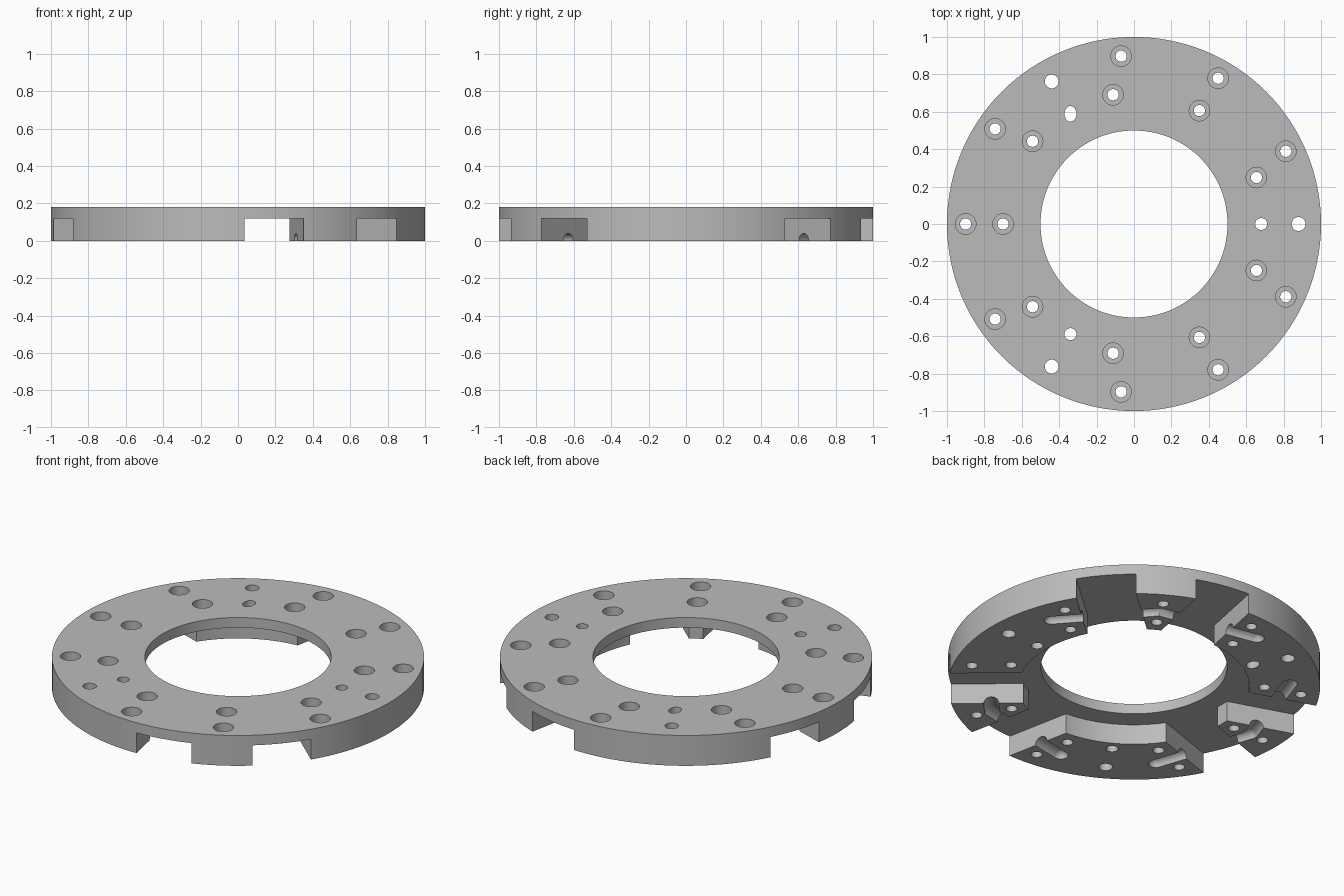
import bpy, bmesh
from math import sin, cos, tan, pi, radians
from mathutils import Matrix, Vector

cube = bpy.data.objects.get("Cube")
if cube:
    bpy.data.objects.remove(cube, do_unlink=True)

HEIGHT, DECK = 0.18, 0.12          # full height, underside of the thin plate
CHANNEL_ANGLE, CHANNEL_HALF = radians(41.25), 0.162
GROOVE_R, GROOVE_REACH = 0.04, 0.77
SECTORS = [radians(a) for a in (0, 120, 240)]


def lathe(bm, profile, matrix=Matrix(), seg=32):
    """Closed solid of revolution about z; profile points are (radius, z)."""
    rings = []
    for r, z in profile:
        if r < 1e-6:
            rings.append([bm.verts.new(matrix @ Vector((0, 0, z)))])
        else:
            rings.append([bm.verts.new(matrix @ Vector((r * cos(2 * pi * i / seg), r * sin(2 * pi * i / seg), z)))
                          for i in range(seg)])
    for a, b in zip(rings, rings[1:]):
        for i in range(seg):
            j = (i + 1) % seg
            if len(a) == 1:
                bm.faces.new((a[0], b[j], b[i]))
            elif len(b) == 1:
                bm.faces.new((a[i], a[j], b[0]))
            else:
                bm.faces.new((a[i], a[j], b[j], b[i]))
    for ring in (rings[0], rings[-1]):
        if len(ring) > 1:
            bm.faces.new(ring)


def finish(bm, name):
    bmesh.ops.recalc_face_normals(bm, faces=bm.faces)
    mesh = bpy.data.meshes.new(name)
    bm.to_mesh(mesh)
    bm.free()
    ob = bpy.data.objects.new(name, mesh)
    bpy.context.collection.objects.link(ob)
    return ob


def cut(body, bm):
    """Subtract the solids in bm from the body and discard the cutter."""
    cutter = finish(bm, "cutter")
    cutter.hide_render = True
    mod = body.modifiers.new("cut", "BOOLEAN")
    mod.operation, mod.solver, mod.object = "DIFFERENCE", "EXACT", cutter
    bpy.context.view_layer.objects.active = body
    bpy.ops.object.modifier_apply(modifier=mod.name)
    bpy.data.objects.remove(cutter, do_unlink=True)


def polar(r, a):
    return Vector((r * cos(a), r * sin(a), 0))


# Solid disc
bm = bmesh.new()
lathe(bm, [(1, 0), (1, HEIGHT)], seg=128)
body = finish(bm, "mounting_ring")

# Centre bore, wider below the plate
bm = bmesh.new()
lathe(bm, [(0.62, -0.1), (0.62, DECK), (0.5, DECK), (0.5, HEIGHT + 0.1)], seg=128)
cut(body, bm)

# Six radial channels that separate three wide pads and three wedge pads
for s in SECTORS:
    for side in (1, -1):
        bm = bmesh.new()
        turn = Matrix.Rotation(s + side * CHANNEL_ANGLE, 4, "Z")
        place = Matrix.Translation((0.85, 0, DECK / 2 - 0.1))
        size = Matrix.Diagonal((0.86, 2 * CHANNEL_HALF, DECK + 0.2, 1))
        bmesh.ops.create_cube(bm, size=1, matrix=turn @ place @ size)
        cut(body, bm)

# Round grooves under the pads, crossing each channel; ball end in the wide pad
arc = [(GROOVE_R * sin(k * pi / 16), -GROOVE_R * cos(k * pi / 16)) for k in range(9)]
joint = GROOVE_REACH * tan(radians(60) - CHANNEL_ANGLE)
length = joint + 0.33
ball = [(r, length - z) for r, z in reversed(arc)]
for side, profile in ((1, arc + ball), (-1, arc + [(GROOVE_R * 0.995, length)])):
    bm = bmesh.new()
    for s in SECTORS:
        turn = Matrix.Rotation(s + side * CHANNEL_ANGLE, 4, "Z")
        start = Matrix.Translation((GROOVE_REACH, -side * 0.33, 0))
        lay = Matrix.Rotation(-side * pi / 2, 4, "X")
        lathe(bm, profile, turn @ start @ lay)
    cut(body, bm)

# Counterbored screw holes and plain pin holes
bm = bmesh.new()
screw = [(0.03, -0.1), (0.03, 0.08), (0.055, 0.08), (0.055, HEIGHT + 0.1)]
for s in SECTORS:
    for r, a in ((0.9, 25.6), (0.9, -25.6), (0.7, 20.8), (0.7, -20.8), (0.9, 60), (0.7, 60)):
        lathe(bm, screw, Matrix.Translation(polar(r, s + radians(a))))
    lathe(bm, [(0.037, -0.1), (0.037, 0.3)], Matrix.Translation(polar(0.88, s)))
    # One pin hole is a short slot
    stretch = 1.3 if s == SECTORS[1] else 1
    lathe(bm, [(0.032, -0.1), (0.032, 0.3)],
          Matrix.Translation(polar(0.68, s)) @ Matrix.Diagonal((1, stretch, 1, 1)))
cut(body, bm)

# Plain metal colour
mat = bpy.data.materials.new("grey_metal")
mat.use_nodes = True
colour = (0.5, 0.5, 0.5, 1)
mat.diffuse_color = colour
mat.node_tree.nodes["Principled BSDF"].inputs["Base Color"].default_value = colour
body.data.materials.clear()
body.data.materials.append(mat)
for p in body.data.polygons:
    p.material_index = 0

bpy.ops.object.select_all(action="DESELECT")
body.select_set(True)
bpy.context.view_layer.objects.active = body
bpy.ops.object.shade_smooth_by_angle(angle=radians(30))
